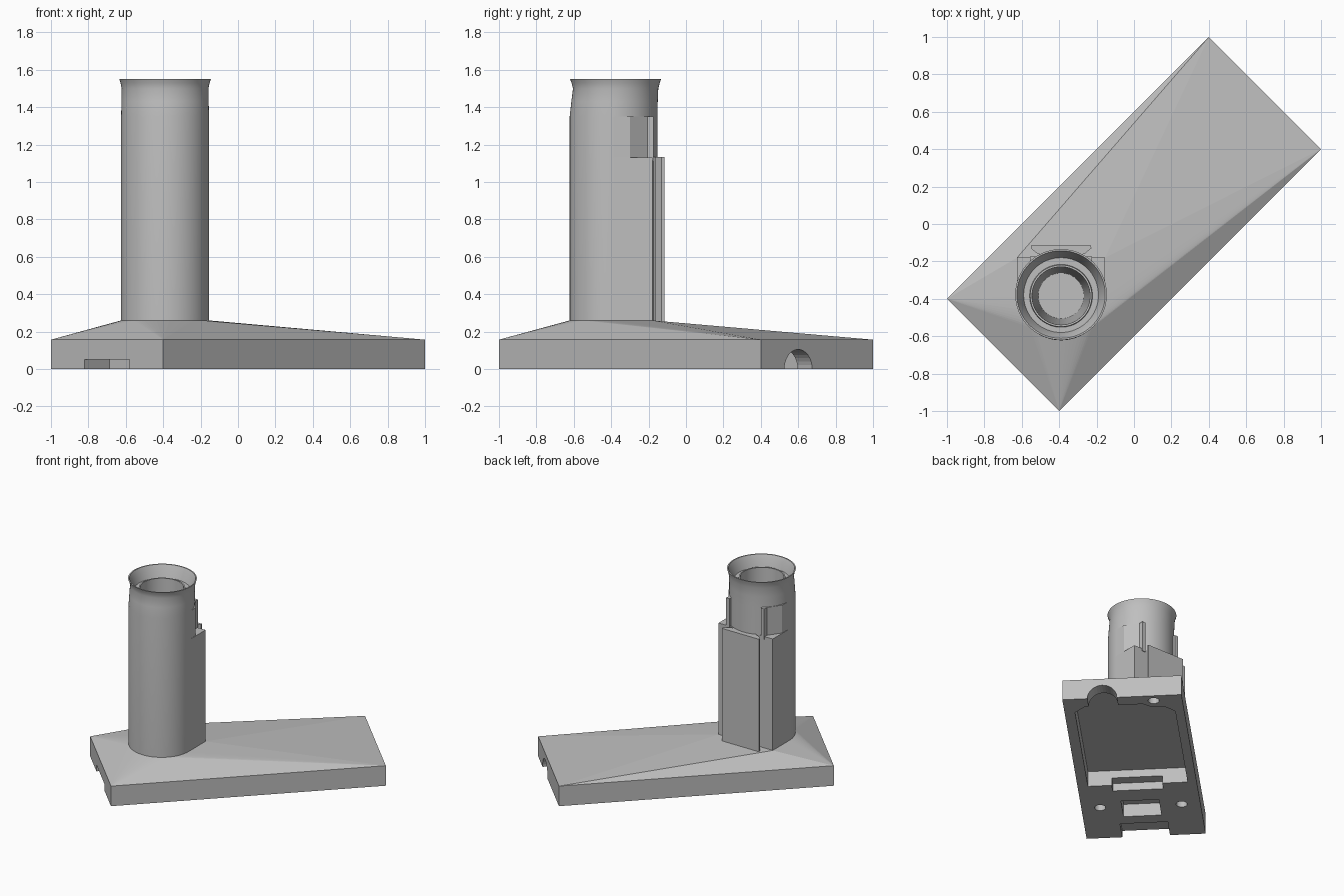
import bpy, bmesh, math
from mathutils import Matrix

if "Cube" in bpy.data.objects:
    bpy.data.objects.remove(bpy.data.objects["Cube"], do_unlink=True)

grey = bpy.data.materials.new("plain grey")
grey.use_nodes = True
GREY = (0.52, 0.52, 0.52, 1)
grey.diffuse_color = GREY
grey.node_tree.nodes["Principled BSDF"].inputs["Base Color"].default_value = GREY

CX, CY, R = -0.39, -0.387, 0.235      # column centre and radius
COL_BASE, BLOCK_TOP, RIB_TOP = 0.26, 1.132, 1.35
TURN = Matrix.Rotation(math.pi / 4, 4, 'Z')   # base runs diagonally


def finish(name, bm, smooth=False):
    bmesh.ops.recalc_face_normals(bm, faces=bm.faces)
    mesh = bpy.data.meshes.new(name)
    bm.to_mesh(mesh)
    bm.free()
    mesh.materials.append(grey)
    obj = bpy.data.objects.new(name, mesh)
    bpy.context.collection.objects.link(obj)
    if smooth:
        activate(obj)
        bpy.ops.object.shade_smooth_by_angle(angle=math.radians(30))
    return obj


def activate(obj):
    bpy.ops.object.select_all(action='DESELECT')
    obj.select_set(True)
    bpy.context.view_layer.objects.active = obj


def arc(cx, cy, rx, ry, start=0, end=360, n=64, closed=True):
    steps = n if closed else n + 1
    angles = [math.radians(start + (end - start) * i / n) for i in range(steps)]
    return [(cx + rx * math.cos(a), cy + ry * math.sin(a)) for a in angles]


def prism(name, pts, z0, z1, matrix=None, smooth=False):
    bm = bmesh.new()
    face = bm.faces.new([bm.verts.new((x, y, z0)) for x, y in pts])
    top = bmesh.ops.extrude_face_region(bm, geom=[face])["geom"]
    bmesh.ops.translate(bm, vec=(0, 0, z1 - z0),
                        verts=[v for v in top if isinstance(v, bmesh.types.BMVert)])
    if matrix:
        bm.transform(matrix)
    return finish(name, bm, smooth)


def rect(x0, x1, y0, y1):
    return [(x0, y0), (x1, y0), (x1, y1), (x0, y1)]


def cut(target, cutter):
    cutter.hide_render = True
    activate(target)
    mod = target.modifiers.new("cut", 'BOOLEAN')
    mod.operation, mod.solver, mod.object = 'DIFFERENCE', 'EXACT', cutter
    bpy.ops.object.modifier_apply(modifier=mod.name)
    bpy.data.objects.remove(cutter, do_unlink=True)


# Base: slab whose top slopes up to the column footprint
L, W, EDGE = 0.99, 0.424, 0.157
footprint = (arc(CX, CY, R, R, 180, 360, 32, False)
             + [(CX + R, -0.18), (CX - R, -0.18)])
bm = bmesh.new()
for z in (0, EDGE):
    for u, v in rect(-L, L, -W, W):
        bm.verts.new(TURN @ Matrix.Translation((u, v, z)).translation)
for x, y in footprint:
    bm.verts.new((x, y, COL_BASE))
bmesh.ops.convex_hull(bm, input=bm.verts)
base = finish("base", bm)

# Underside: main pocket, catch slot, scoop and end notch
pocket = [(-0.25, -0.35), (0.8, -0.35), (0.88, -0.27), (0.88, 0.14),
          (0.83, 0.2), (0.83, 0.29), (0.76, 0.36), (-0.25, 0.36)]
hollows = [
    ("pocket_cutter", pocket, 0.12),
    ("slot_cutter", rect(-0.33, -0.24, -0.18, 0.18), 0.06),
    ("scoop_cutter", rect(-0.7, -0.48, -0.135, 0.135), 0.1),
    ("notch_cutter", rect(-1.1, -0.8, -0.17, 0.17), 0.052),
]
for name, pts, depth in hollows:
    cut(base, prism(name, pts, -0.1, depth, TURN))

# Screw holes
for u, v in ((-0.56, -0.29), (-0.56, 0.29), (0.92, 0.22)):
    cut(base, prism("hole_cutter", arc(u, v, 0.04, 0.04, n=20), -0.1, 0.06, TURN))

# Arched cable opening in the long end
bm = bmesh.new()
bmesh.ops.create_cone(bm, cap_ends=True, segments=32, radius1=0.105, radius2=0.105, depth=0.3,
                      matrix=TURN @ Matrix.Translation((0.96, -0.141, 0))
                      @ Matrix.Rotation(math.pi / 2, 4, 'Y'))
cut(base, finish("arch_cutter", bm))

# Column: stacked rings from outer wall over the lip and down the bore
# each ring: height, x radius, y radius, y centre
rings = [
    (0.25, R, R, CY), (RIB_TOP, R, R, CY),
    (1.43, 0.233, 0.231, -0.382), (1.5, 0.232, 0.228, -0.376),
    (1.53, 0.238, 0.236, -0.376), (1.55, 0.245, 0.243, -0.377),
    (1.55, 0.236, 0.234, -0.377), (1.52, 0.222, 0.220, -0.377),
    (1.46, 0.2, 0.2, -0.38), (1.46, 0.168, 0.168, -0.384),
    (1.48, 0.165, 0.165, -0.384), (1.48, 0.155, 0.155, -0.384),
    (0.3, 0.122, 0.122, -0.384),
]
bm = bmesh.new()
loops = [[bm.verts.new((x, y, z)) for x, y in arc(CX, cy, rx, ry)]
         for z, rx, ry, cy in rings]
for a, b in zip(loops, loops[1:]):
    for i in range(len(a)):
        j = (i + 1) % len(a)
        bm.faces.new((a[i], a[j], b[j], b[i]))
bm.faces.new(loops[0])
bm.faces.new(loops[-1])
finish("column", bm, True)

# Square back block, hollowed to clear the bore
inner = arc(CX, CY, 0.2, 0.2, 180, 0, 24, False)
prism("back_block", [(CX + R, CY), (CX + R, -0.18), (CX - R, -0.18), (CX - R, CY)] + inner,
      0.25, BLOCK_TOP)

# Chamfered shoulder above the block
shoulder = [(CX + R, CY), (CX + 0.231, -0.3), (CX + 0.16, -0.2),
            (CX - 0.16, -0.2), (CX - 0.231, -0.3), (CX - R, CY)]
prism("back_shoulder", shoulder + inner, BLOCK_TOP - 0.02, RIB_TOP)

# Dovetail rail and its neck
half = [(0.1, -0.19), (0.1, -0.165), (0.125, -0.16), (0.162, -0.13), (0.16, -0.115)]
rail = [(CX + x, y) for x, y in half] + [(CX - x, y) for x, y in reversed(half)]
prism("back_rail", rail, 0.25, BLOCK_TOP + 0.003)

# Slim ribs above the rail
for side, name in ((1, "left_rib"), (-1, "right_rib")):
    x = CX + side * 0.15
    prism(name, rect(x - 0.015, x + 0.015, -0.22, -0.175), BLOCK_TOP - 0.02, RIB_TOP)
